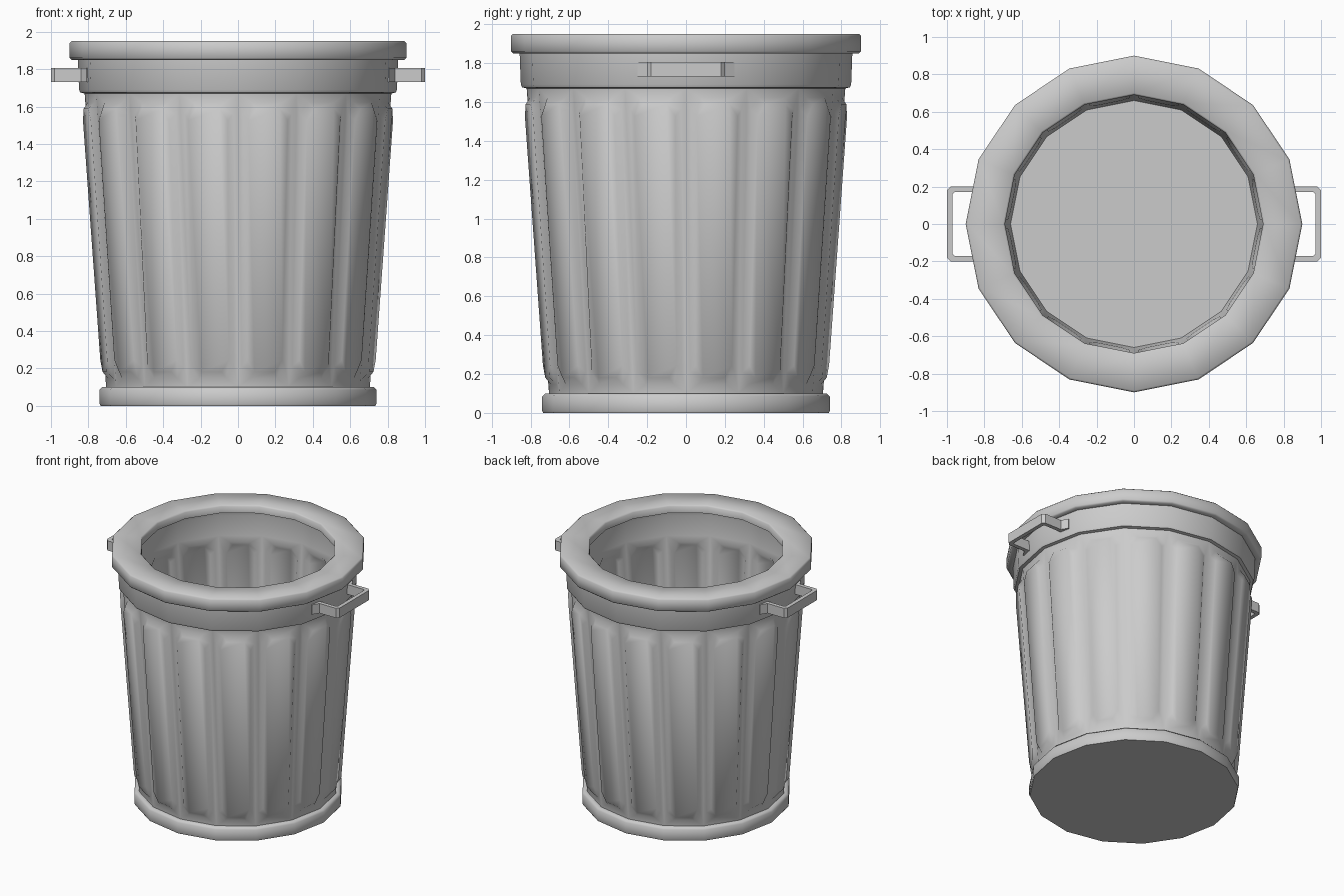
import bpy, bmesh, math
from mathutils import Vector

if "Cube" in bpy.data.objects:
    bpy.data.objects.remove(bpy.data.objects["Cube"])

SIDES = 16


def finish(name, bm, angle):
    bmesh.ops.recalc_face_normals(bm, faces=bm.faces)
    me = bpy.data.meshes.new(name)
    bm.to_mesh(me)
    bm.free()
    ob = bpy.data.objects.new(name, me)
    bpy.context.collection.objects.link(ob)
    bpy.ops.object.select_all(action='DESELECT')
    ob.select_set(True)
    bpy.context.view_layer.objects.active = ob
    bpy.ops.object.shade_smooth_by_angle(angle=math.radians(angle))
    return ob


def octagon(bm, quad, u, v, cu, cv, push):
    """Chamfered panel outline inside a quad, in two points per corner."""
    a, b, c, d = [x.co for x in quad]
    mid = (a + b + c + d) / 4
    out = Vector((mid.x, mid.y, 0)).normalized() * push

    def at(s, t):
        low, high = a.lerp(b, s), d.lerp(c, s)
        return bm.verts.new(low.lerp(high, t) + out)
    pts = [(u, v + cv), (u + cu, v), (1 - u - cu, v), (1 - u, v + cv),
           (1 - u, 1 - v - cv), (1 - u - cu, 1 - v), (u + cu, 1 - v), (u, 1 - v - cv)]
    return [at(*p) for p in pts]


def fluted_panel(bm, quad, margin):
    """Side of the bin with a raised, chamfered panel."""
    base = octagon(bm, quad, margin, 0.03, 0.15, 0.04, 0.0)
    top = octagon(bm, quad, margin + 0.08, 0.052, 0.14, 0.04, 0.03)
    for k in range(4):
        bm.faces.new((quad[k], base[2 * k], base[2 * k + 1]))
        n = (k + 1) % 4
        bm.faces.new((quad[k], base[2 * k + 1], base[2 * n], quad[n]))
    for k in range(8):
        n = (k + 1) % 8
        bm.faces.new((base[k], base[n], top[n], top[k]))
    bm.faces.new(top)


# Bin: outer wall, rim, inner wall and floor as one closed turned profile
profile = [(0.735, 0.0), (0.74, 0.01), (0.74, 0.085), (0.725, 0.1), (0.705, 0.1),
           (0.82, 1.67), (0.843, 1.675), (0.85, 1.69), (0.856, 1.85),
           (0.89, 1.85), (0.90, 1.86), (0.90, 1.94), (0.89, 1.95),
           (0.70, 1.95), (0.69, 1.94), (0.69, 1.89), (0.79, 1.86),
           (0.80, 1.82), (0.785, 1.67), (0.67, 0.1), (0.66, 0.05)]
panel_rows = {4: 0.08, 18: 0.1}

bm = bmesh.new()
rings = []
for r, z in profile:
    rings.append([bm.verts.new((r * math.cos(2 * math.pi * i / SIDES),
                                r * math.sin(2 * math.pi * i / SIDES), z))
                  for i in range(SIDES)])
for row in range(len(rings) - 1):
    for i in range(SIDES):
        j = (i + 1) % SIDES
        quad = (rings[row][i], rings[row][j], rings[row + 1][j], rings[row + 1][i])
        if row in panel_rows:
            fluted_panel(bm, quad, panel_rows[row])
        else:
            bm.faces.new(quad)
bm.faces.new(rings[0])
bm.faces.new(rings[-1])
finish("bin_body", bm, 50)

# Handles: flat bent straps with flared ends, one on each side
outer = [(0.81, 0.25), (0.84, 0.20), (0.98, 0.20), (1.0, 0.18)]
inner = [(0.79, 0.24), (0.81, 0.17), (0.96, 0.17), (0.97, 0.16)]
outer += [(x, -y) for x, y in reversed(outer)]
inner += [(x, -y) for x, y in reversed(inner)]
for name, side in (("right_handle", 1), ("left_handle", -1)):
    bm = bmesh.new()
    sections = []
    for (ox, oy), (ix, iy) in zip(outer, inner):
        sections.append([bm.verts.new((side * x, y, z)) for x, y, z in
                         ((ox, oy, 1.73), (ix, iy, 1.73), (ix, iy, 1.805), (ox, oy, 1.805))])
    for s, t in zip(sections, sections[1:]):
        for k in range(4):
            n = (k + 1) % 4
            bm.faces.new((s[k], s[n], t[n], t[k]))
    bm.faces.new(sections[0])
    bm.faces.new(sections[-1])
    finish(name, bm, 30)
